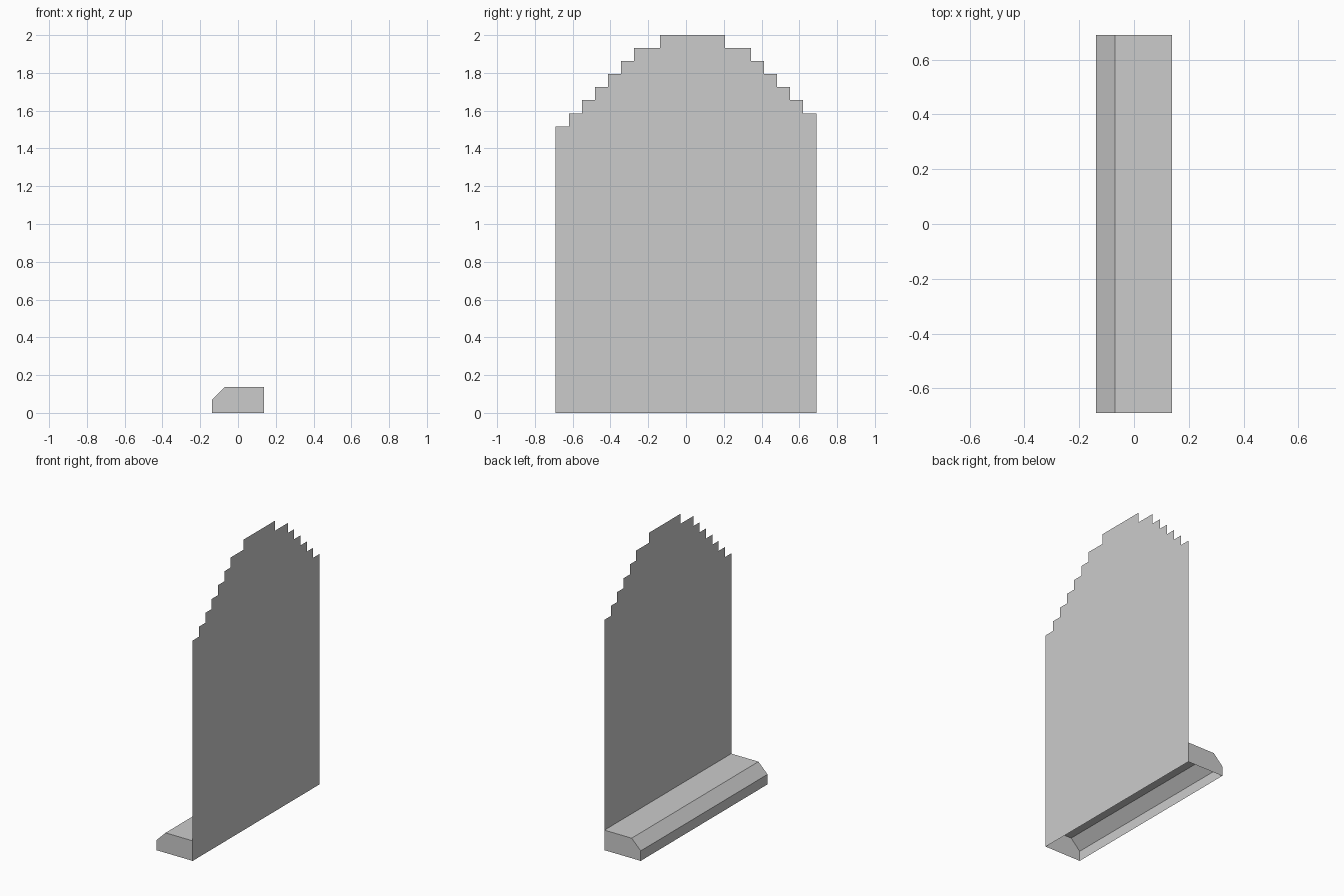
import bpy
import bmesh

if "Cube" in bpy.data.objects:
    bpy.data.objects.remove(bpy.data.objects["Cube"], do_unlink=True)

U = 2 / 29          # one step of the stepped outline
HALF_LENGTH = 10    # half the length along y, in steps
BACK_X = 2          # plane of the upright panel, in steps

grey = bpy.data.materials.new("plain grey")
grey.use_nodes = True
grey.diffuse_color = (0.6, 0.6, 0.6, 1)
grey.node_tree.nodes["Principled BSDF"].inputs["Base Color"].default_value = (0.6, 0.6, 0.6, 1)


def finish(name, bm):
    mesh = bpy.data.meshes.new(name)
    bm.to_mesh(mesh)
    bm.free()
    mesh.materials.append(grey)
    obj = bpy.data.objects.new(name, mesh)
    bpy.context.collection.objects.link(obj)
    return obj


def add_face(bm, points):
    return bm.faces.new([bm.verts.new([c * U for c in p]) for p in points])


# Upright panel: a thin sheet with a stepped arch, as (y where a step ends, height)
steps = [(-9, 22), (-8, 23), (-7, 24), (-6, 25), (-5, 26), (-4, 27), (-2, 28),
         (3, 29), (5, 28), (6, 27), (7, 26), (8, 25), (9, 24), (10, 23)]
outline = [(-HALF_LENGTH, 0)]
start = -HALF_LENGTH
for end, height in steps:
    outline += [(start, height), (end, height)]
    start = end
outline.append((HALF_LENGTH, 0))
bm = bmesh.new()
add_face(bm, [(BACK_X, y, z) for y, z in reversed(outline)])
finish("upright_panel", bm)

# Base ledge: chamfered shell, open below and closed at the back by the panel
profile = [(-2, 0), (-2, 1), (-1, 2), (BACK_X, 2), (BACK_X, 0)]
bm = bmesh.new()
for (xa, za), (xb, zb) in zip(profile[:3], profile[1:4]):
    add_face(bm, [(xa, -HALF_LENGTH, za), (xb, -HALF_LENGTH, zb),
                  (xb, HALF_LENGTH, zb), (xa, HALF_LENGTH, za)])
for y in (-HALF_LENGTH, HALF_LENGTH):
    add_face(bm, [(x, y, z) for x, z in profile])
bmesh.ops.remove_doubles(bm, verts=bm.verts, dist=0.001)
bmesh.ops.recalc_face_normals(bm, faces=bm.faces)
finish("base_ledge", bm)
